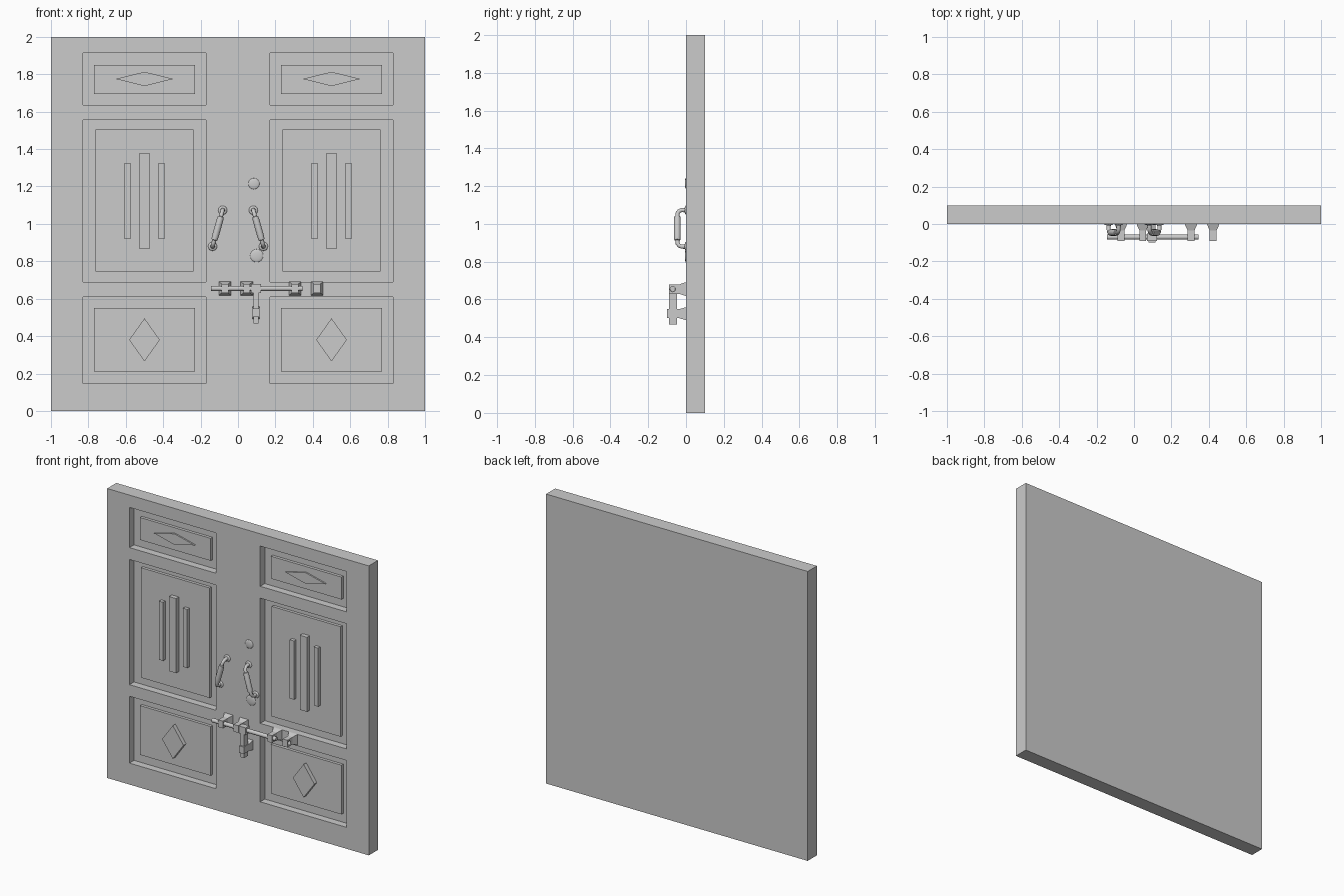
import bpy, bmesh, math
from mathutils import Vector

if "Cube" in bpy.data.objects:
    bpy.data.objects.remove(bpy.data.objects["Cube"])


def finish(name, bm, smooth=False):
    bmesh.ops.recalc_face_normals(bm, faces=bm.faces)
    me = bpy.data.meshes.new(name)
    bm.to_mesh(me)
    bm.free()
    ob = bpy.data.objects.new(name, me)
    bpy.context.collection.objects.link(ob)
    if smooth:
        bpy.ops.object.select_all(action='DESELECT')
        ob.select_set(True)
        bpy.context.view_layer.objects.active = ob
        bpy.ops.object.shade_smooth_by_angle(angle=math.radians(40))
    return ob


def loft(name, rings, smooth=False):
    """Skin equal-length point rings and cap both ends."""
    bm = bmesh.new()
    vs = [[bm.verts.new(p) for p in r] for r in rings]
    n = len(vs[0])
    for a, b in zip(vs, vs[1:]):
        for i in range(n):
            bm.faces.new((a[i], a[(i + 1) % n], b[(i + 1) % n], b[i]))
    bm.faces.new(vs[0])
    bm.faces.new(vs[-1])
    return finish(name, bm, smooth)


def rect(cx, cz, w, h, y):
    return [(cx + sx * w / 2, y, cz + sz * h / 2)
            for sx, sz in ((-1, -1), (1, -1), (1, 1), (-1, 1))]


def box(name, x0, x1, y0, y1, z0, z1):
    cx, cz = (x0 + x1) / 2, (z0 + z1) / 2
    return loft(name, [rect(cx, cz, x1 - x0, z1 - z0, y) for y in (y0, y1)])


def tube(name, path, radii, sides=12):
    """Round tube along a path, radius given per point."""
    pts = [Vector(p) for p in path]
    side = (pts[-1] - pts[0]).cross(Vector((0, 1, 0))).normalized()
    rings = []
    for i, p in enumerate(pts):
        t = (pts[min(i + 1, len(pts) - 1)] - pts[max(i - 1, 0)]).normalized()
        up = side.cross(t)
        rings.append([p + radii[i] * (math.cos(a) * side + math.sin(a) * up)
                      for a in (2 * math.pi * k / sides for k in range(sides))])
    return loft(name, rings, True)


def dome(name, x, z, r, h=0.008):
    bm = bmesh.new()
    bmesh.ops.create_uvsphere(bm, u_segments=16, v_segments=8, radius=1)
    for v in bm.verts:
        v.co = (x + v.co.x * r, v.co.y * h, z + v.co.z * r)
    return finish(name, bm, True)


# Door slab with six recessed panels
FLOOR, RAISED = 0.05, 0.03
panels = ((0.148, 0.61), (0.69, 1.555), (1.637, 1.915))
bm = bmesh.new()
bmesh.ops.create_cube(bm, size=1)
for v in bm.verts:
    v.co = (v.co.x * 2, (v.co.y + 0.5) * 0.1, (v.co.z + 0.5) * 2)
cuts = [((x, 0, 0), (1, 0, 0)) for x in (-.83, -.17, .17, .83)]
cuts += [((0, 0, z), (0, 0, 1)) for p in panels for z in p]
for co, no in cuts:
    bmesh.ops.bisect_plane(bm, geom=bm.verts[:] + bm.edges[:] + bm.faces[:],
                           plane_co=co, plane_no=no)
sunk = []
for f in bm.faces:
    c = f.calc_center_median()
    if c.y < 0.001 and .17 < abs(c.x) < .83 and any(a < c.z < b for a, b in panels):
        sunk.append(f)
ext = bmesh.ops.extrude_face_region(bm, geom=sunk)["geom"]
bmesh.ops.delete(bm, geom=[f for f in sunk if f.is_valid], context='FACES_ONLY')
for v in ext:
    if isinstance(v, bmesh.types.BMVert):
        v.co.y += FLOOR
bmesh.ops.dissolve_limit(bm, angle_limit=0.01, verts=bm.verts, edges=bm.edges)
finish("double_door", bm)

# Raised fields and ornaments on each leaf
for s, side in ((-1, "left"), (1, "right")):
    cx = s * 0.5
    for nm, hw, z0, z1 in (("bottom", .27, .21, .55), ("middle", .263, .745, 1.505),
                           ("top", .27, 1.695, 1.85)):
        box(f"{side}_{nm}_field", cx - hw, cx + hw, RAISED, FLOOR, z0, z1)
    for nm, dx, hw, z0, z1, y in (("centre", 0, .027, .865, 1.38, 0),
                                  ("inner", .092, .016, .92, 1.325, .005),
                                  ("outer", -.092, .016, .92, 1.325, .005)):
        box(f"{side}_{nm}_strip", cx + dx - hw, cx + dx + hw, y, RAISED, z0, z1)
    for nm, z, w, h, y in (("bottom", .38, .082, .115, .002), ("top", 1.775, .155, .038, .02)):
        loft(f"{side}_{nm}_diamond",
             [[(cx - w, yy, z), (cx, yy, z - h), (cx + w, yy, z), (cx, yy, z + h)]
              for yy in (y, RAISED)])

    # Tilted pull handle with thick grip
    prof = ((0, 0, .013), (0, -.025, .011), (.03, -.037, .011), (.09, -.045, .011),
            (.17, -.046, .011), (.18, -.046, .016), (.28, -.046, .018), (.72, -.046, .018),
            (.82, -.046, .016), (.83, -.046, .011), (.91, -.045, .011),
            (.97, -.037, .011), (1, -.025, .011), (1, 0, .013))
    bot, top = Vector((s * .136, 0, .88)), Vector((s * .082, 0, 1.073))
    tube(f"{side}_handle", [bot.lerp(top, t) + Vector((0, y, 0)) for t, y, r in prof],
         [r for t, y, r in prof])
    dome(f"{side}_handle_lower_rose", bot.x, bot.z, .024)
    dome(f"{side}_handle_upper_rose", top.x, top.z, .024)

# Domed studs above and below the right handle
dome("upper_stud", .085, 1.215, .03, .006)
dome("lower_stud", .1, .83, .035, .006)

# Sliding bolt with flared brackets
BZ, BY = 0.655, -0.07
tube("bolt_rod", [(-.145, BY, BZ), (.345, BY, BZ)], [.014, .014])
bore = tube("bore_cutter", [(-.3, BY, BZ), (.6, BY, BZ)], [.0145, .0145])
bore.hide_render = True
bore.hide_set(True)
for i, x in enumerate((-.07, .047, .305, .423)):
    ob = loft(f"bolt_bracket_{i + 1}", [rect(x, BZ, .065, .073, 0), rect(x, BZ, .063, .07, -.006),
                                        rect(x, BZ, .036, .05, -.035), rect(x, BZ, .036, .05, -.09)])
    cut = ob.modifiers.new("bore", 'BOOLEAN')
    cut.operation, cut.solver, cut.object = 'DIFFERENCE', 'EXACT', bore

# Bolt lever hanging into its keeper
box("lever_block", .07, .122, -.09, -.05, .63, .68)
box("lever_arm", .083, .109, -.09, -.048, .468, .64)
loft("lever_keeper", [rect(.096, .525, .036, .068, 0), rect(.096, .525, .036, .064, -.008),
                      rect(.096, .525, .036, .048, -.035), rect(.096, .525, .036, .048, -.1)])
